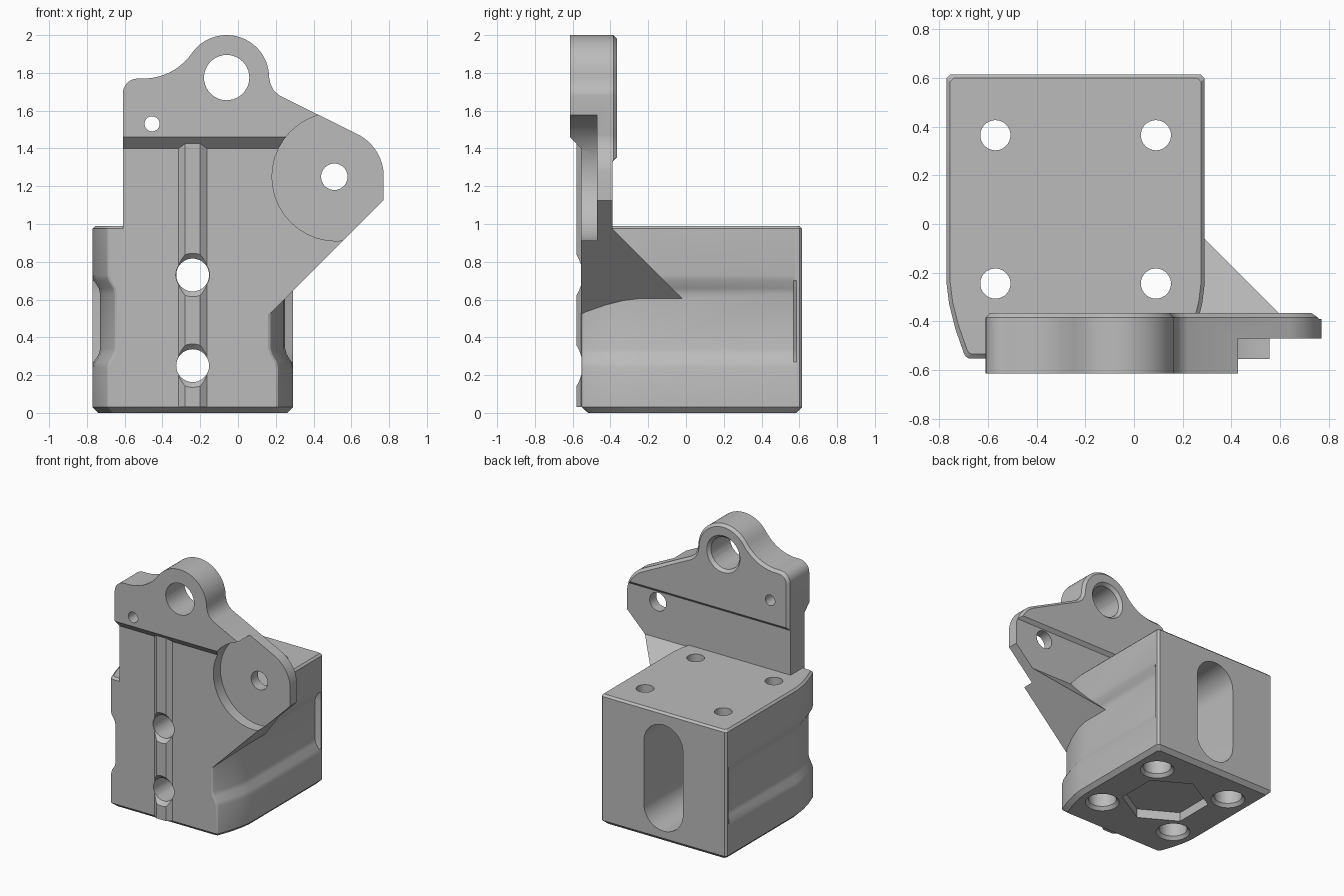
import bpy
import bmesh
from math import cos, sin, radians

default = bpy.data.objects.get("Cube")
if default:
    bpy.data.objects.remove(default, do_unlink=True)

grey = bpy.data.materials.new("machined_grey")
grey.use_nodes = True
GREY = (0.5, 0.5, 0.5, 1)
grey.diffuse_color = GREY
grey.node_tree.nodes["Principled BSDF"].inputs["Base Color"].default_value = GREY

CX, CY = -0.24, 0.06      # centre of the base block
FRONT = -0.555            # front face of the base


def arc(cx, cy, r, start, end, n=16):
    steps = [radians(start + (end - start) * i / n) for i in range(n + 1)]
    return [(cx + r * cos(a), cy + r * sin(a)) for a in steps]


def circle(cx, cy, r, n=40):
    return arc(cx, cy, r, 0, 360, n)[:-1]


def place(axis, a, b, t):
    return {"x": (t, a, b), "y": (a, t, b), "z": (a, b, t)}[axis]


def loft(name, axis, rings, back_bevel=0):
    """Skin a list of (position, outline) rings along an axis and cap the ends."""
    bm = bmesh.new()
    loops = [[bm.verts.new(place(axis, a, b, t)) for a, b in pts] for t, pts in rings]
    n = len(loops[0])
    for low, high in zip(loops, loops[1:]):
        for i in range(n):
            j = (i + 1) % n
            bm.faces.new((low[i], low[j], high[j], high[i]))
    bm.faces.new(loops[0])
    cap = bm.faces.new(loops[-1])
    bmesh.ops.recalc_face_normals(bm, faces=bm.faces)
    if back_bevel:
        bmesh.ops.bevel(bm, geom=list(cap.edges), offset=back_bevel,
                        segments=1, affect='EDGES')
    mesh = bpy.data.meshes.new(name)
    bm.to_mesh(mesh)
    bm.free()
    mesh.materials.append(grey)
    obj = bpy.data.objects.new(name, mesh)
    bpy.context.collection.objects.link(obj)
    return obj


def prism(name, axis, pts, lo, hi, back_bevel=0):
    return loft(name, axis, [(lo, pts), (hi, pts)], back_bevel)


def combine(target, other, operation='DIFFERENCE'):
    mod = target.modifiers.new(other.name, 'BOOLEAN')
    mod.object = other
    mod.operation = operation
    mod.solver = 'EXACT'
    bpy.ops.object.select_all(action='DESELECT')
    bpy.context.view_layer.objects.active = target
    target.select_set(True)
    bpy.ops.object.modifier_apply(modifier=mod.name)
    bpy.data.objects.remove(other, do_unlink=True)


def drill(target, axis, a, b, r, lo, hi, r_end=None):
    combine(target, loft("drill", axis, [(lo, circle(a, b, r)),
                                         (hi, circle(a, b, r_end or r))]))


# Base block: waisted sides, back flange and rounded front corners
def section(waist, inset):
    h = 0.53 - waist
    half = [(0.515, 0.615), (0.53, 0.6), (0.53, 0.585), (h, 0.57), (h, -0.25),
            (h - 0.01, -0.33), (h - 0.035, -0.43), (h - 0.07, -0.53),
            (h - 0.078, -0.545), (h - 0.09, -0.552)]
    full = half + [(-x, y) for x, y in reversed(half)]
    k = 1 - inset / 0.55
    return [(CX + x * k, CY + (y - CY) * k) for x, y in full]


levels = [(0, 0, 0.03), (0.03, 0, 0), (0.24, 0, 0), (0.27, 0.008, 0),
          (0.31, 0.032, 0), (0.34, 0.04, 0), (0.63, 0.04, 0), (0.66, 0.033, 0),
          (0.70, 0.008, 0), (0.73, 0, 0), (0.975, 0, 0), (0.99, 0, 0.015)]
body = loft("mounting_block", "z", [(z, section(w, i)) for z, w, i in levels])

# Upright plate with lifting eye and side lug
outline = [(0.17, 0.525), (0.77, 1.125)]
outline += arc(0.52, 1.25, 0.252, 7, 62)
outline += [(0.22, 1.68), (0.19, 1.705), (0.172, 1.74)]
outline += arc(-0.06, 1.775, 0.225, 0, 145, 28)
outline += arc(-0.502, 2.085, 0.315, 325, 270)[1:]
outline += arc(-0.53, 1.69, 0.08, 90, 180, 8)
outline += [(-0.61, 0.525)]
plate = prism("upright_plate", "y", outline, -0.615, -0.365, 0.02)
combine(plate, prism("front_relief", "x", [(-0.8, 0.3), (FRONT, 0.3), (FRONT, 1.4),
                                           (-0.615, 1.46), (-0.8, 1.645)], -1, 1))
combine(plate, prism("back_relief", "x", [(-0.39, 0.3), (-0.2, 0.3), (-0.2, 1.355),
                                          (-0.365, 1.355), (-0.39, 1.33)], -1, 1))
drill(plate, "y", 0.52, 1.25, 0.34, -0.8, -0.47)

# Gusset bracing the lug against the block
gusset = prism("gusset", "x", [(-0.45, 0.4), (-0.45, 1.035), (0.185, 0.4)], 0.1, 0.8)
combine(gusset, prism("underside", "y", [(-0.1, 0.255), (1, 1.355), (1, 0.1),
                                         (-0.1, 0.1)], -1, 1))

# Raised front rib
rib = prism("front_rib", "z", [(-0.315, -0.5), (-0.315, FRONT), (-0.28, -0.58),
                               (-0.2, -0.58), (-0.165, FRONT), (-0.165, -0.5)], 0.03, 1.43)

for part in (plate, gusset, rib):
    combine(body, part, 'UNION')

# Back slot, and the front holes opening into it
slot = arc(CX, 0.73, 0.165, 0, 180, 20) + arc(CX, 0.25, 0.165, 180, 360, 20)
combine(body, prism("back_slot", "y", slot, -0.3, 0.8))
for z in (0.25, 0.73):
    drill(body, "y", CX, z, 0.087, -0.8, 0)
    drill(body, "y", CX, z, 0.125, -0.59, -0.55, 0.085)

# Vertical bolt holes with counterbores
for x in (CX - 0.33, CX + 0.33):
    for y in (CY - 0.305, CY + 0.305):
        drill(body, "z", x, y, 0.062, -0.1, 1.2)
        drill(body, "z", x, y, 0.1, -0.1, 0.3)
        drill(body, "z", x, y, 0.13, -0.01, 0.03, 0.095)

# Hexagonal recess underneath
hexagon = arc(CX, CY, 0.31, 30, 330, 5)
combine(body, prism("hex_recess", "z", hexagon, -0.1, 0.07))

# Holes in the plate
drill(body, "y", -0.06, 1.775, 0.12, -0.8, -0.2)
drill(body, "y", -0.06, 1.775, 0.118, -0.39, -0.36, 0.145)
drill(body, "y", -0.455, 1.53, 0.04, -0.8, -0.2)
drill(body, "y", 0.51, 1.25, 0.07, -0.8, -0.2)

body.select_set(True)
bpy.context.view_layer.objects.active = body
bpy.ops.object.shade_smooth_by_angle(angle=radians(25))
